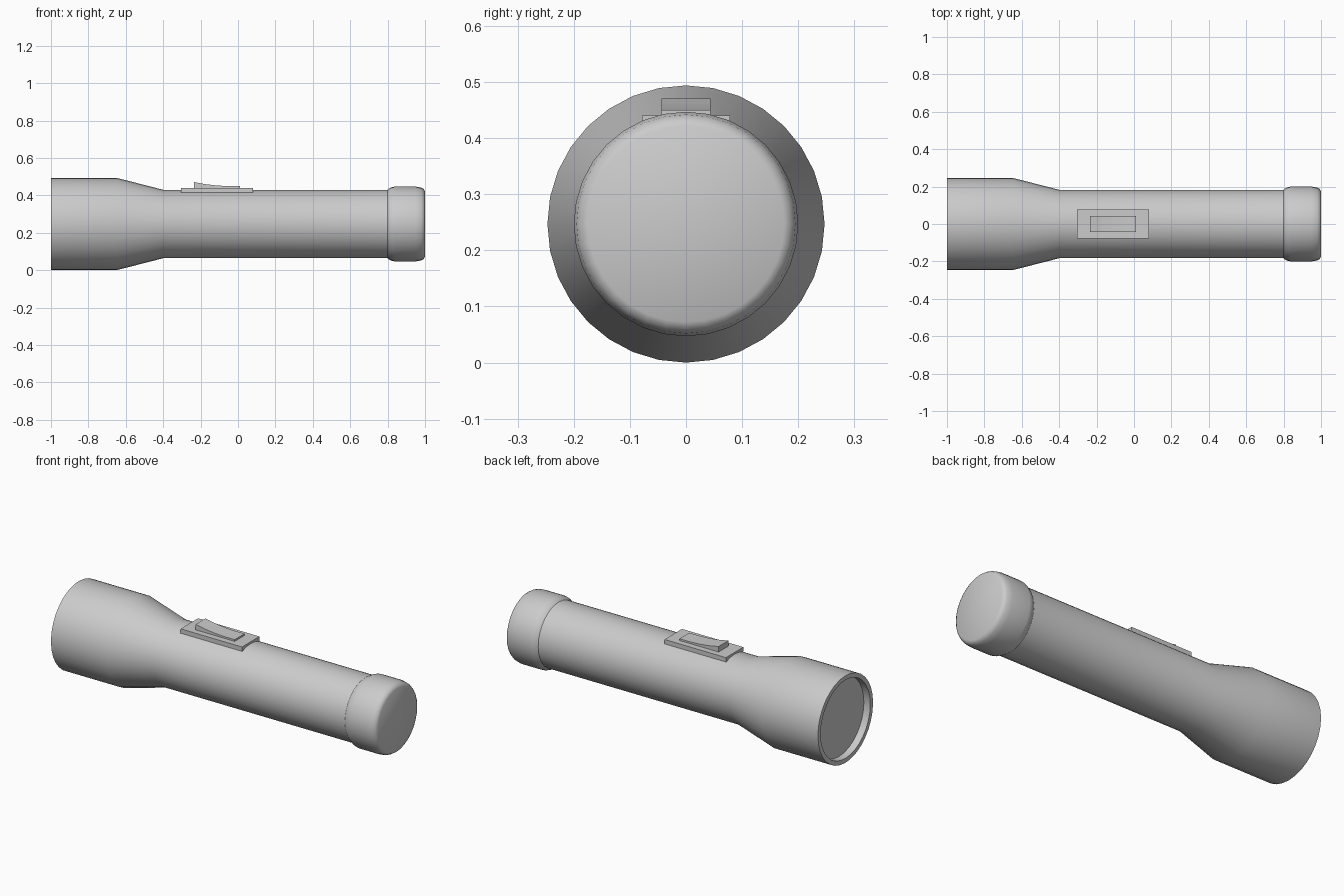
import bpy
import bmesh
from math import cos, sin, pi, radians

cube = bpy.data.objects.get("Cube")
if cube:
    bpy.data.objects.remove(cube, do_unlink=True)

AXIS_Z = 0.247
SIDES = 32

grey = bpy.data.materials.new("light_grey")
grey.use_nodes = True
COLOUR = (0.6, 0.6, 0.6, 1)
grey.diffuse_color = COLOUR
grey.node_tree.nodes["Principled BSDF"].inputs["Base Color"].default_value = COLOUR


def finish(name, bm, smooth):
    """Turn the bmesh into a named, coloured object."""
    bmesh.ops.recalc_face_normals(bm, faces=bm.faces)
    mesh = bpy.data.meshes.new(name)
    bm.to_mesh(mesh)
    bm.free()
    mesh.materials.append(grey)
    obj = bpy.data.objects.new(name, mesh)
    bpy.context.collection.objects.link(obj)
    if smooth:
        bpy.ops.object.select_all(action="DESELECT")
        obj.select_set(True)
        bpy.context.view_layer.objects.active = obj
        bpy.ops.object.shade_smooth_by_angle(angle=radians(50))
    return obj


def lathe(name, profile):
    """Revolve (x, radius) points about the long axis and cap both ends."""
    bm = bmesh.new()
    rings = []
    for x, r in profile:
        angles = [2 * pi * i / SIDES for i in range(SIDES)]
        rings.append([bm.verts.new((x, r * sin(a), AXIS_Z + r * cos(a))) for a in angles])
    for a, b in zip(rings, rings[1:]):
        for i in range(SIDES):
            j = (i + 1) % SIDES
            bm.faces.new((a[i], a[j], b[j], b[i]))
    bm.faces.new(rings[0])
    bm.faces.new(rings[-1])
    return finish(name, bm, True)


def extrude_profile(name, points, half_width):
    """Extrude an (x, z) outline across y."""
    bm = bmesh.new()
    face = bm.faces.new([bm.verts.new((x, -half_width, z)) for x, z in points])
    moved = bmesh.ops.extrude_face_region(bm, geom=[face])["geom"]
    verts = [v for v in moved if isinstance(v, bmesh.types.BMVert)]
    bmesh.ops.translate(bm, verts=verts, vec=(0, 2 * half_width, 0))
    return finish(name, bm, False)


# Flared head with a recessed lens, running into the barrel
lathe("head_and_barrel", [(-0.96, 0.222), (-1, 0.222), (-1, 0.247), (-0.65, 0.247),
                          (-0.4, 0.183), (0.82, 0.183)])

# Rounded tail cap
lathe("tail_cap", [(0.795, 0.18), (0.805, 0.188), (0.825, 0.198), (0.84, 0.2),
                   (0.95, 0.2), (0.98, 0.195), (0.993, 0.187), (1, 0.175)])

# Switch plate and its scooped thumb slider
extrude_profile("switch_plate", [(-0.305, 0.415), (0.08, 0.415), (0.08, 0.44), (-0.305, 0.44)], 0.078)
extrude_profile("switch_slider", [(-0.235, 0.43), (0.01, 0.43), (0.01, 0.45), (-0.06, 0.45),
                                  (-0.115, 0.453), (-0.175, 0.46), (-0.235, 0.471)], 0.044)
